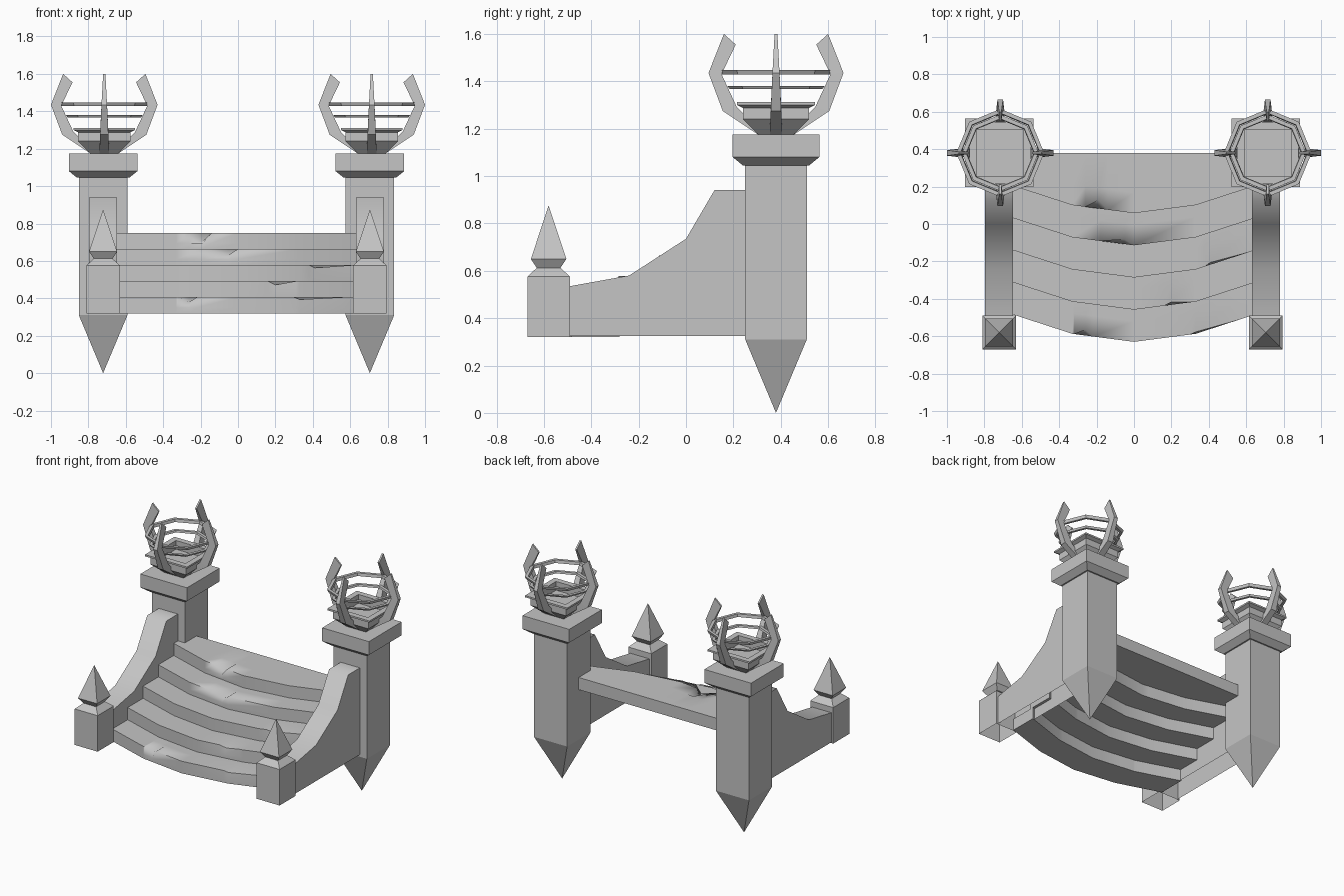
import bpy, bmesh, math

cube = bpy.data.objects.get("Cube")
if cube:
    bpy.data.objects.remove(cube, do_unlink=True)

stone = bpy.data.materials.new("grey_stone")
stone.use_nodes = True
GREY = (0.56, 0.56, 0.56, 1)
stone.diffuse_color = GREY
stone.node_tree.nodes["Principled BSDF"].inputs["Base Color"].default_value = GREY


def finish(name, bm, smooth=False, hollow=False):
    """Weld, orient and link a mesh; hollow parts lose their underside."""
    bmesh.ops.remove_doubles(bm, verts=bm.verts, dist=0.0005)
    bmesh.ops.recalc_face_normals(bm, faces=bm.faces)
    if hollow:
        bm.normal_update()
        under = [f for f in bm.faces if f.normal.z < -0.99]
        bmesh.ops.delete(bm, geom=under, context='FACES')
    mesh = bpy.data.meshes.new(name)
    bm.to_mesh(mesh)
    bm.free()
    mesh.materials.append(stone)
    obj = bpy.data.objects.new(name, mesh)
    bpy.context.collection.objects.link(obj)
    if smooth:
        bpy.ops.object.select_all(action='DESELECT')
        obj.select_set(True)
        bpy.context.view_layer.objects.active = obj
        bpy.ops.object.shade_smooth_by_angle(angle=math.radians(65))


def loft(name, sections, ring=False, **options):
    """Skin equal closed cross-sections; cap the ends or join them in a ring."""
    bm = bmesh.new()
    rows = [[bm.verts.new(p) for p in s] for s in sections]
    n = len(rows[0])
    pairs = list(zip(rows, rows[1:]))
    if ring:
        pairs.append((rows[-1], rows[0]))
    else:
        bm.faces.new(rows[0])
        bm.faces.new(rows[-1])
    for a, b in pairs:
        for i in range(n):
            j = (i + 1) % n
            bm.faces.new((a[i], a[j], b[j], b[i]))
    finish(name, bm, **options)


def turned(name, x, y, profile, sides=4, **options):
    """Sections of (half width or radius, z) around a vertical axis."""
    k, turn = (math.sqrt(2), math.pi / 4) if sides == 4 else (1, 0)
    angles = [turn + math.tau * i / sides for i in range(sides)]
    loft(name, [[(x + r * k * math.cos(a), y + r * k * math.sin(a), z)
                 for a in angles] for r, z in profile], **options)


CROWN_X, TOWER_Y, POST_Y = 0.715, 0.38, -0.58
TINY = 0.0001

# Crown prong: (outer radius, z, inner radius, z, half thickness)
PRONG = [(0.075, 1.175, 0.06, 1.185, 0.026), (0.225, 1.275, 0.165, 1.29, 0.022),
         (0.285, 1.435, 0.23, 1.43, 0.015), (0.22, 1.6, 0.17, 1.555, 0.006)]


def prong(name, x, y, angle):
    c, s = math.cos(angle), math.sin(angle)
    sections = []
    for ro, zo, ri, zi, w in PRONG:
        sections.append([(x + r * c - t * s, y + r * s + t * c, z)
                         for r, z, t in ((ro, zo, -w), (ro, zo, w), (ri, zi, w), (ri, zi, -w))])
    loft(name, sections)


# Side wall outline (y, z)
WALL = [(-0.49, 0.325), (0.26, 0.325), (0.26, 0.94), (0.12, 0.94),
        (0, 0.735), (-0.24, 0.58), (-0.49, 0.535)]

for side, sx in (("left", 1), ("right", -1)):
    crown_x = sx * CROWN_X
    x = sx * 0.713 - 0.008
    # Tall pillar with pointed foot and heavy cap
    turned(side + "_pillar", x, TOWER_Y,
           [(TINY, 0), (0.13, 0.31), (0.13, 1.06)])
    turned(side + "_pillar_cap", x, TOWER_Y,
           [(0.14, 1.045), (0.183, 1.08), (0.183, 1.175), (0.1, 1.175)])
    # Square brazier bowl with a wide flat rim
    turned(side + "_brazier_bowl", crown_x, TOWER_Y,
           [(0.075, 1.175), (0.14, 1.24), (0.14, 1.288), (0.165, 1.3), (0.165, 1.312),
            (0.125, 1.312), (0.125, 1.25), (0.06, 1.25)], ring=True)
    turned(side + "_brazier_floor", crown_x, TOWER_Y, [(0.06, 1.18), (0.06, 1.25)])
    # Two open hoops held by four prongs
    for label, r, z, height in (("lower", 0.205, 1.368, 0.013), ("upper", 0.235, 1.428, 0.02)):
        turned(f"{side}_brazier_{label}_hoop", crown_x, TOWER_Y,
               [(r - 0.008, z), (r, z + height), (r - 0.022, z + height), (r - 0.026, z)],
               8, ring=True)
    for i in range(4):
        prong(f"{side}_brazier_prong_{i + 1}", crown_x, TOWER_Y, i * math.pi / 2)
    # Short front post with pointed finial
    turned(side + "_front_post", x, POST_Y,
           [(0.09, 0.32), (0.09, 0.575), (0.083, 0.582), (0.05, 0.612),
            (0.075, 0.65), (TINY, 0.875)], hollow=True)
    # Sweeping side wall
    loft(side + "_side_wall", [[(x + dx, y, z) for y, z in WALL]
                               for dx in (-0.075, 0.075)], smooth=True, hollow=True)

# Curved slab steps; chips are (start, middle, end, drop, setback)
FRONT = [(0, 0), (0.33, 0.043), (0.65, 0.147)]
CHIPS = [[(-0.32, -0.26, -0.22, 0.025, 0.03), (0.3, 0.33, 0.56, 0.012, 0.01)],
         [(0.16, 0.2, 0.31, 0.02, 0.015)],
         [(0.38, 0.41, 0.62, 0.015, 0.012)],
         [(-0.18, -0.05, 0, 0.032, 0.025)],
         [(-0.26, -0.19, -0.14, 0.045, 0.045)]]
TREAD, RISE, FIRST_Y, FIRST_Z = 0.172, 0.086, -0.63, 0.32


def curve(x):
    for (x0, y0), (x1, y1) in zip(FRONT, FRONT[1:]):
        if abs(x) <= x1:
            return y0 + (y1 - y0) * (abs(x) - x0) / (x1 - x0)


for i, chips in enumerate(CHIPS):
    low, high = FIRST_Z + i * RISE, FIRST_Z + (i + 1) * RISE
    columns = {x: (0, 0) for x in (-0.65, -0.33, 0, 0.33, 0.65)}
    for start, middle, end, drop, setback in chips:
        columns.update({start: (0, 0), middle: (drop, setback), end: (0, 0)})
    sections = []
    for x in sorted(columns):
        drop, setback = columns[x]
        y = FIRST_Y + i * TREAD + curve(x)
        back = TOWER_Y if i == len(CHIPS) - 1 else y + TREAD + 0.03
        sections.append([(x, back, low), (x, y, low), (x, y, high - 0.055),
                         (x, y + setback, high - drop),
                         (x, y + 0.11, high), (x, back, high)])
    loft(f"step_{i + 1}", sections, smooth=True)
